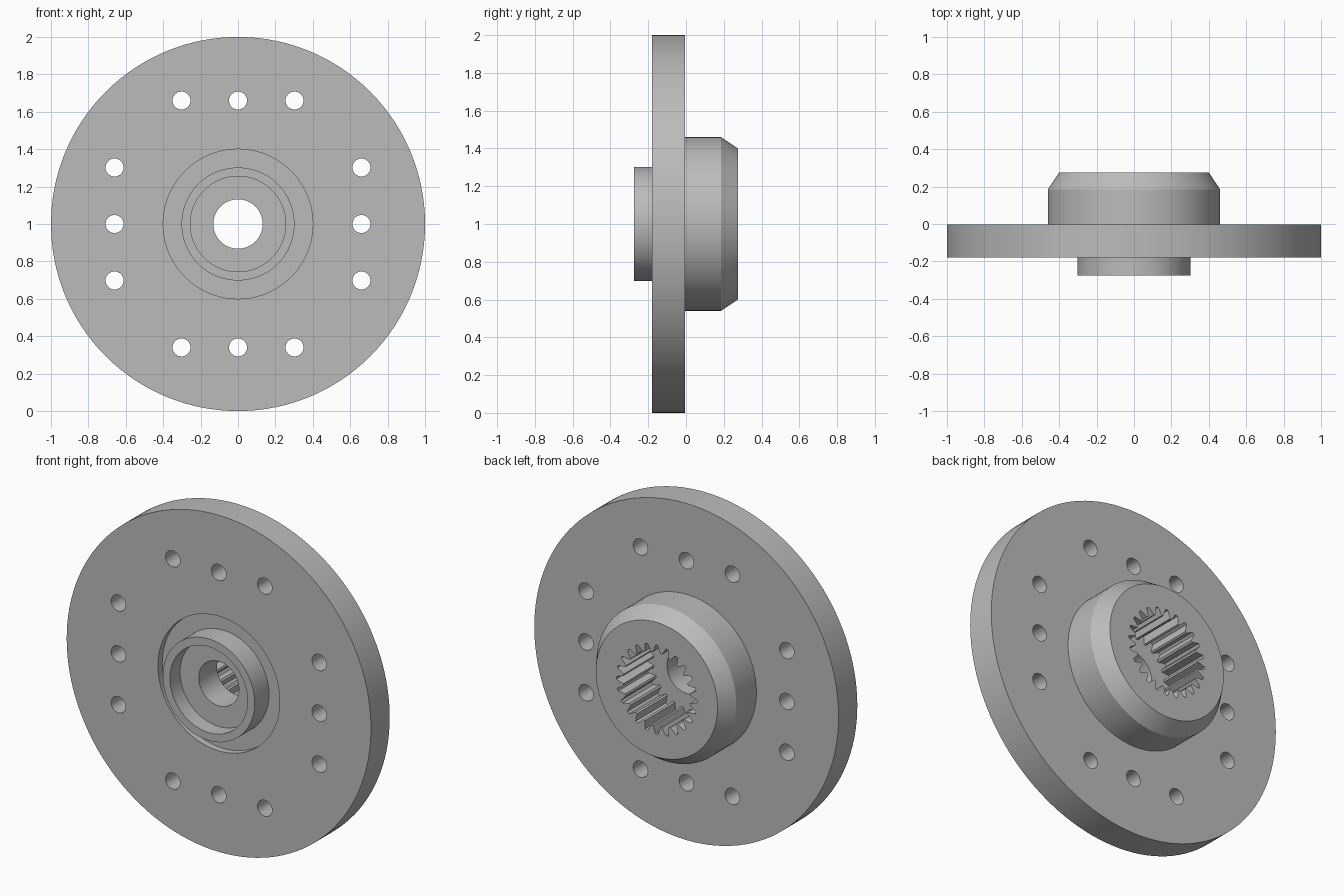
import bpy
import bmesh
from math import sin, cos, pi, radians

cube = bpy.data.objects.get("Cube")
if cube:
    bpy.data.objects.remove(cube, do_unlink=True)

SEGMENTS = 128
CENTRE_Z = 1.0

steel = bpy.data.materials.new("grey steel")
steel.use_nodes = True
COLOUR = (0.5, 0.5, 0.5, 1)
steel.diffuse_color = COLOUR
steel.node_tree.nodes["Principled BSDF"].inputs["Base Color"].default_value = COLOUR


def finish(name, bm):
    bmesh.ops.recalc_face_normals(bm, faces=bm.faces)
    mesh = bpy.data.meshes.new(name)
    bm.to_mesh(mesh)
    bm.free()
    mesh.materials.append(steel)
    obj = bpy.data.objects.new(name, mesh)
    bpy.context.collection.objects.link(obj)
    return obj


def lathe(name, profile):
    """Revolve a closed (radius, y) profile around the y axis."""
    bm = bmesh.new()
    rings = []
    for i in range(SEGMENTS):
        a = 2 * pi * i / SEGMENTS
        rings.append([bm.verts.new((r * cos(a), y, CENTRE_Z + r * sin(a)))
                      for r, y in profile])
    n = len(profile)
    for i in range(SEGMENTS):
        p, q = rings[i], rings[(i + 1) % SEGMENTS]
        for j in range(n):
            k = (j + 1) % n
            bm.faces.new((p[j], p[k], q[k], q[j]))
    return finish(name, bm)


def add_prism(bm, outline, y0, y1):
    """Extrude an (x, z) outline from y0 to y1."""
    front = [bm.verts.new((x, y0, CENTRE_Z + z)) for x, z in outline]
    back = [bm.verts.new((x, y1, CENTRE_Z + z)) for x, z in outline]
    bm.faces.new(front)
    bm.faces.new(back[::-1])
    for i in range(len(outline)):
        k = (i + 1) % len(outline)
        bm.faces.new((front[i], back[i], back[k], front[k]))


def circle(cx, cz, r, n):
    return [(cx + r * cos(2 * pi * i / n), cz + r * sin(2 * pi * i / n))
            for i in range(n)]


# Flange, front collar with its groove, chamfered rear hub and bore
FRONT, BACK = -0.18, -0.004
flange = lathe("splined_flange", [
    (0.132, FRONT), (0.255, FRONT), (0.255, -0.275), (0.302, -0.275),
    (0.302, -0.14), (0.40, -0.14), (0.40, FRONT), (1.0, FRONT),
    (1.0, BACK), (0.46, BACK), (0.46, 0.185), (0.40, 0.275), (0.132, 0.275)])

cutters = bmesh.new()

# Bolt holes: three on each of four sides
for side in (-0.66, 0.66):
    for offset in (-0.302, 0, 0.302):
        for x, z in ((side, offset), (offset, side)):
            add_prism(cutters, circle(x, z, 0.048, 32), -0.4, 0.1)

# Internal spline pocket, open at the back
TEETH = 24
ROOT, TIP = 0.265, 0.22
spline = []
for t in range(TEETH):
    for part, r in ((-0.40, TIP), (-0.12, ROOT), (0.12, ROOT), (0.40, TIP)):
        a = 2 * pi * (t + part) / TEETH
        spline.append((r * cos(a), r * sin(a)))
add_prism(cutters, spline, -0.01, 0.4)

cutter = finish("hole_cutter", cutters)
cutter.hide_render = True

# Cut the openings and keep the result as plain mesh
cut = flange.modifiers.new("openings", 'BOOLEAN')
cut.operation = 'DIFFERENCE'
cut.solver = 'EXACT'
cut.object = cutter
bpy.ops.object.select_all(action='DESELECT')
bpy.context.view_layer.objects.active = flange
flange.select_set(True)
bpy.ops.object.modifier_apply(modifier=cut.name)
bpy.data.objects.remove(cutter, do_unlink=True)
bpy.ops.object.shade_smooth_by_angle(angle=radians(25))
